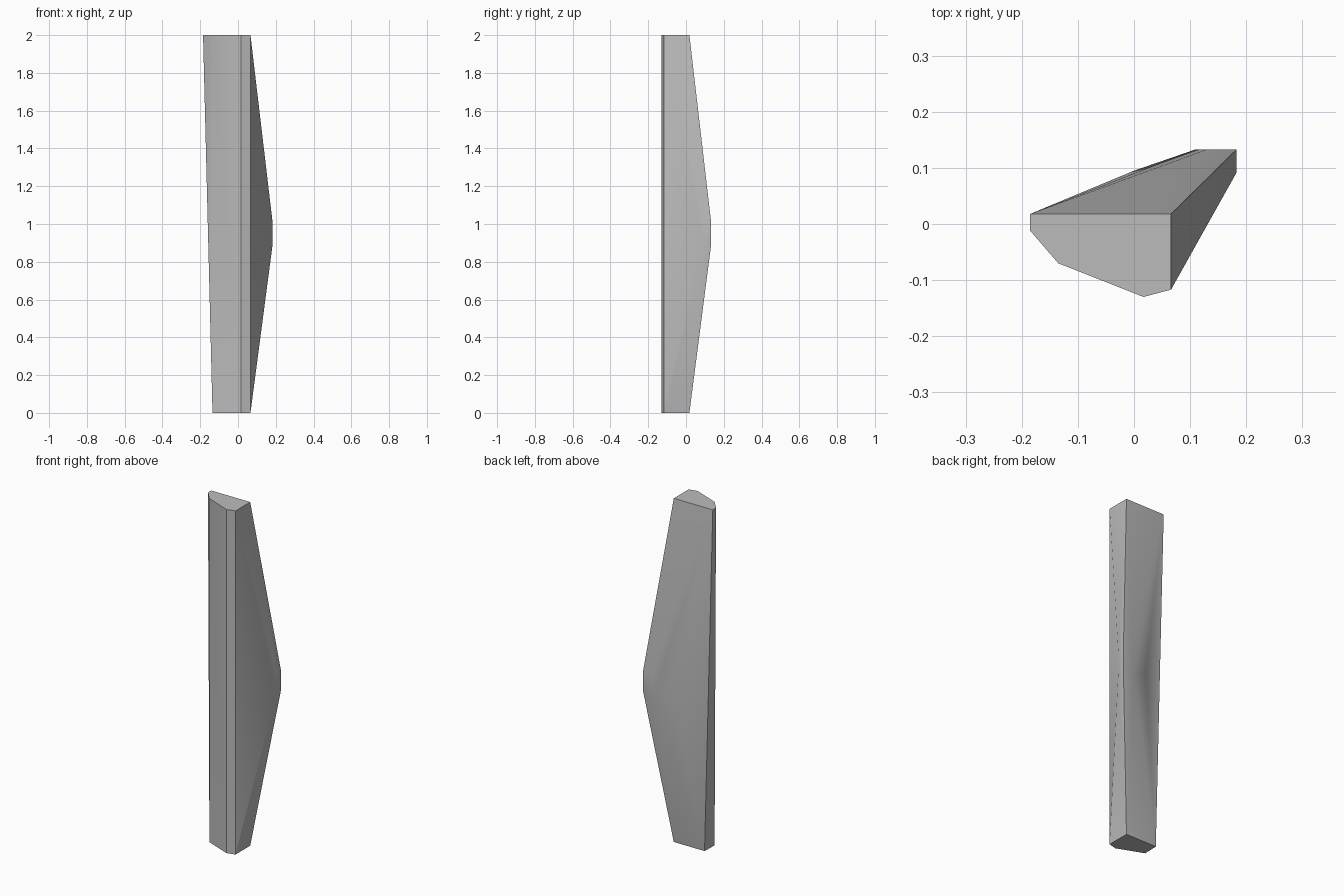
import bpy
import bmesh
import math

cube = bpy.data.objects.get("Cube")
if cube:
    bpy.data.objects.remove(cube, do_unlink=True)

# Plain grey stone
grey = bpy.data.materials.new("plain_grey")
grey.use_nodes = True
colour = (0.5, 0.5, 0.5, 1)
grey.diffuse_color = colour
grey.node_tree.nodes["Principled BSDF"].inputs["Base Color"].default_value = colour

# Cross-section corners shared by both ends
shared = [(-0.135, -0.07), (0.017, -0.13), (0.066, -0.117), (0.066, 0.018)]
sections = {
    2.0: shared + [(-0.185, 0.018), (-0.185, -0.012)],
    1.01: [(0.183, 0.092), (0.183, 0.133), (0.13, 0.133)],
    0.95: [(0.0, 0.095)],
    0.89: [(0.183, 0.092), (0.183, 0.133), (0.11, 0.133)],
    0.0: shared + [(-0.132, 0.018)],
}

# Wrap the sections in one faceted solid
bm = bmesh.new()
for z, corners in sections.items():
    for x, y in corners:
        bm.verts.new((x, y, z))
bmesh.ops.convex_hull(bm, input=bm.verts)
bmesh.ops.dissolve_limit(bm, angle_limit=math.radians(0.5),
                         verts=bm.verts, edges=bm.edges)
bmesh.ops.recalc_face_normals(bm, faces=bm.faces)

mesh = bpy.data.meshes.new("tapered_shard")
bm.to_mesh(mesh)
bm.free()
mesh.materials.append(grey)
shard = bpy.data.objects.new("tapered_shard", mesh)
bpy.context.collection.objects.link(shard)

# Soft shading across shallow creases, crisp main edges
bpy.context.view_layer.objects.active = shard
shard.select_set(True)
bpy.ops.object.shade_smooth_by_angle(angle=math.radians(30))
